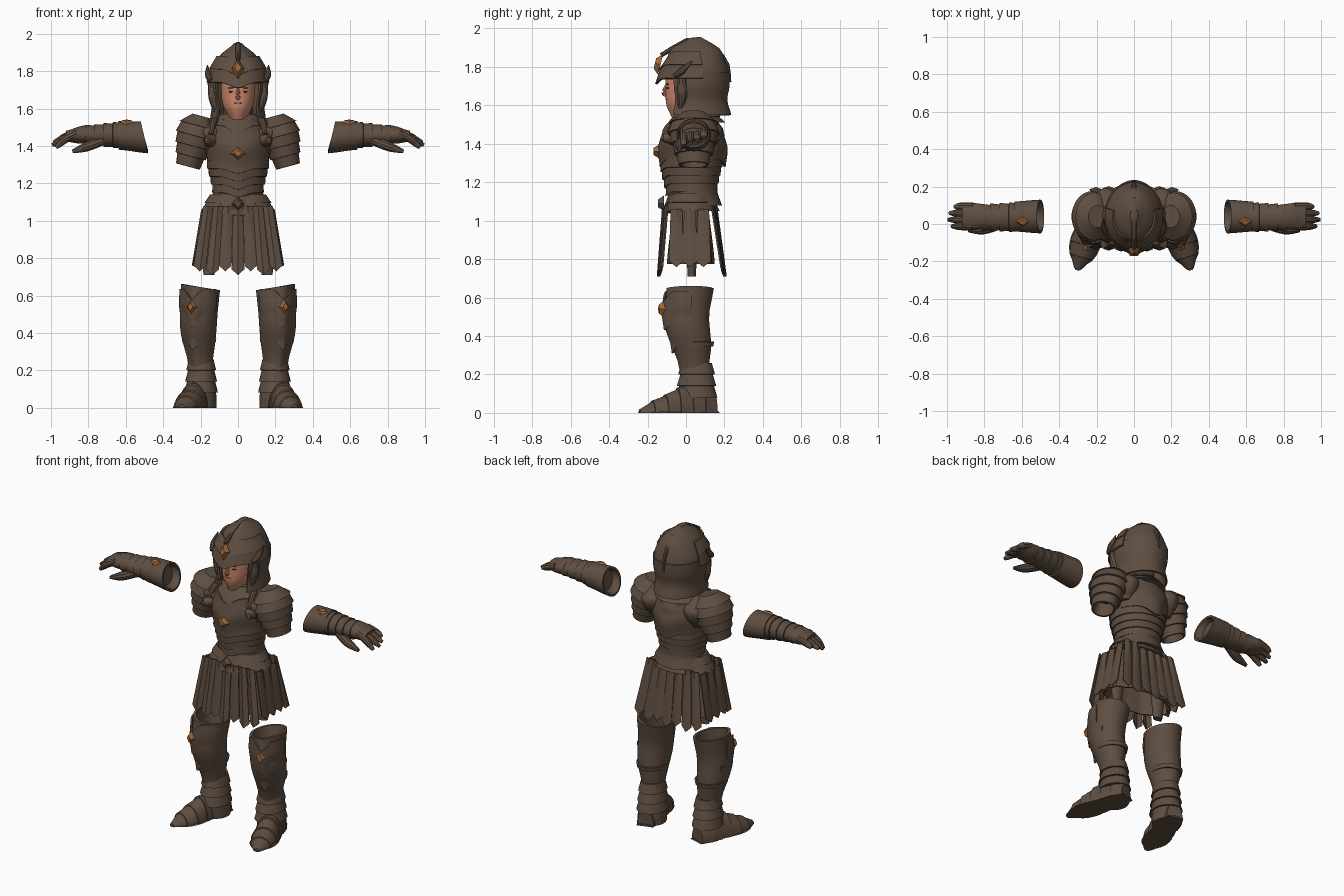
import bpy, bmesh, math
from mathutils import Vector, Matrix

cube = bpy.data.objects.get("Cube")
if cube:
    bpy.data.objects.remove(cube)


def material(name, red, green, blue):
    mat = bpy.data.materials.new(name)
    mat.use_nodes = True
    mat.diffuse_color = (red, green, blue, 1)
    for node in mat.node_tree.nodes:
        if node.type == 'BSDF_PRINCIPLED':
            node.inputs["Base Color"].default_value = (red, green, blue, 1)
            node.inputs["Roughness"].default_value = .7
    return mat


ARMOR = material("aged_brown_armor", .113, .076, .053)
COPPER = material("copper_inlay", .35, .14, .04)
SKIN = material("skin", .62, .25, .15)
DARK = material("dark_brown_hair", .06, .03, .02)
LIPS = material("lips", .35, .1, .06)
FORWARD = Vector((0, -1, 0))
OUTWARD = Vector((.35, -1, 0))   # direction the feet and chest bosses turn
TURN = .35
made = []


def finish(name, bm, mat):
    bmesh.ops.recalc_face_normals(bm, faces=bm.faces[:])
    mesh = bpy.data.meshes.new(name)
    bm.to_mesh(mesh)
    bm.free()
    mesh.materials.append(mat)
    part = bpy.data.objects.new(name, mesh)
    bpy.context.scene.collection.objects.link(part)
    made.append(part)
    return part


def both(part):
    """Copy a left part to the right side."""
    bm = bmesh.new()
    bm.from_mesh(part.data)
    for vert in bm.verts:
        vert.co.x = -vert.co.x
    finish(part.name.replace("left", "right"), bm, part.data.materials[0])


def along(values, f):
    """Smooth curve through evenly spread values, or a constant."""
    if not isinstance(values, tuple):
        return values
    last = len(values) - 1
    i = min(int(f * last), last - 1)
    u = f * last - i
    a, b, c, d = [values[max(0, min(last, i + k))] for k in (-1, 0, 1, 2)]
    cubic = (3 * (b - c) + d - a) * u + 2 * a - 5 * b + 4 * c - d
    return b + u * (cubic * u + c - a) / 2


def skin(name, rows, mat, closed=True, thick=0):
    """Join rows of points with quads; cap the ends or give thickness."""
    bm = bmesh.new()
    verts = [[bm.verts.new(point) for point in row] for row in rows]
    count = len(verts[0])
    for a, b in zip(verts, verts[1:]):
        for i in range(count if closed else count - 1):
            j = (i + 1) % count
            bm.faces.new((a[i], a[j], b[j], b[i]))
    if thick:
        bmesh.ops.recalc_face_normals(bm, faces=bm.faces[:])
        bmesh.ops.solidify(bm, geom=bm.faces[:], thickness=thick)
    elif closed:
        bm.faces.new(verts[0])
        bm.faces.new(verts[-1])
    return finish(name, bm, mat)


def column(name, top, bottom, width, x=0, y=0, depth=1, bands=0, lip=.01, mat=ARMOR,
           frame=Matrix(), arc=180, thick=0, ridge=0, dip=0, fold=0, front=0,
           slant=(0, 0), open_top=False, open_end=False, sides=48):
    """Rounded shell with a profile, optional flared bands, front ridge and hollow ends."""
    if bands:
        spots = [((i + k) / bands, k * lip) for i in range(bands) for k in (0, .98)]
    else:
        spots = [(i / 12, 0) for i in range(13)]
    rings = [(f, along(width, f) + grow) for f, grow in spots]
    if open_top:
        rim = rings[0][1]
        rings = [(.3, rim * .7), (0, rim * .85)] + rings
    if open_end:
        rim = rings[-1][1]
        rings += [(1, rim * .85), (.7, rim * .7)]
    closed = arc == 180
    rows = []
    for f, radius in rings:
        row = []
        for i in range(sides if closed else sides + 1):
            a = math.radians(arc) * (2 * i / sides - 1)
            peak = math.exp(-(a / TURN) ** 2)
            r = radius * (1 + ridge * peak + fold * math.cos(a * 12))
            across, back = math.sin(a + front), -math.cos(a + front)
            tilt = (1 - f) * (slant[0] * across + slant[1] * back)
            row.append(frame @ Vector((along(x, f) + r * across,
                                       along(y, f) + r * along(depth, f) * back,
                                       top + (bottom - top) * f + tilt - dip * peak)))
        for point in row:
            point.z = max(point.z, 0)
        rows.append(row)
    return skin(name, rows, mat, closed, thick)


def tube(name, points, radii, mat=ARMOR, steps=8, sides=10):
    """Round bar along a smooth path."""
    path = [Vector([along(axis, i / steps) for axis in zip(*points)]) for i in range(steps + 1)]
    rows = []
    for i, point in enumerate(path):
        tangent = path[min(i + 1, steps)] - path[max(i - 1, 0)]
        spin = tangent.to_track_quat('Z', 'Y')
        angles = [k * math.tau / sides for k in range(sides)]
        rows.append([point + spin @ Vector((math.cos(a), math.sin(a), 0)) * along(radii, i / steps)
                     for a in angles])
    return skin(name, rows, mat)


def stud(name, place, normal, width, height, depth, mat=COPPER, sides=4):
    """Raised boss: a diamond with four sides, a disc with more."""
    bm = bmesh.new()
    bmesh.ops.create_cone(bm, cap_ends=True, segments=sides, radius1=1, radius2=.5, depth=1)
    spin = Vector(normal).to_track_quat('Z', 'Y').to_matrix().to_4x4()
    bm.transform(Matrix.Translation(place) @ spin @ Matrix.Diagonal((width, height, depth, 1)))
    return finish(name, bm, mat)


def strap(name, start, end, side, bulge):
    """Widening strip with a raised spine and a pointed end."""
    start, end, side, bulge = map(Vector, (start, end, side, bulge))
    rows = []
    for f in (0, .5, 1):
        middle = start.lerp(end, f)
        half = side * (1 + f * .3)
        rows.append([middle - half, middle + bulge - Vector((0, 0, .03 * f)), middle + half])
    return skin(name, rows, ARMOR, closed=False, thick=.008)


def aim(origin, direction, upward):
    z = Vector(direction).normalized()
    x = Vector(upward).cross(z).normalized()
    return Matrix.Translation(origin) @ Matrix((x, z.cross(x), z)).transposed().to_4x4()


# Head and face
column("head", 1.76, 1.54, width=(.09, .09, .08, .045), depth=(1.2, 1.18, 1.3, 1.7), mat=SKIN)
column("neck", 1.66, 1.55, width=.08, y=.06)
tube("nose", ((0, -.1, 1.71), (0, -.115, 1.665), (0, -.1, 1.65)), (.006, .013, .007), SKIN)
stud("mouth", (0, -.103, 1.63), FORWARD, .026, .005, .009, LIPS, sides=12)
both(stud("left_eye", (.038, -.097, 1.69), OUTWARD, .014, .006, .009, DARK, sides=12))
both(stud("left_eyebrow", (.038, -.098, 1.71), OUTWARD, .022, .005, .009, DARK))

# Helmet
column("helmet_dome", 1.95, 1.735, width=(.02, .085, .125, .148, .153), y=.05, depth=(1.7, 1.2, 1.14))
column("helmet_neck_guard", 1.77, 1.55, width=(.157, .155, .14, .148), y=.05,
       depth=(1.13, 1.15, 1.25), arc=130, front=math.pi, thick=.012)
column("helmet_visor", 1.88, 1.74, width=(.115, .15, .163), y=.04, depth=1.13, bands=2,
       lip=.006, arc=105, thick=.012, ridge=.05, dip=.03)
tube("helmet_crest", ((0, -.13, 1.86), (0, .05, 1.945), (0, .2, 1.84), (0, .23, 1.72)), (.012, .016, .006))
stud("brow_inlay", (0, -.147, 1.815), (0, -1, .25), .034, .055, .03)
both(tube("left_helmet_wing", ((.145, -.06, 1.75), (.16, -.02, 1.78), (.163, .03, 1.83)), (.012, .018, .003)))
both(tube("left_cheek_guard", ((.137, -.02, 1.74), (.13, -.02, 1.65), (.105, -.03, 1.56)), (.025, .026, .012)))

# Torso armor
column("cuirass", 1.56, 1.08, width=(.1, .165, .175, .165, .148, .13, .16), y=.04, depth=.92, ridge=.03)
column("abdomen_bands", 1.32, 1.15, width=(.165, .13), y=.032, depth=.95, bands=4, lip=.008, ridge=.05, dip=.025)
plate = dict(width=(.155, .18, .17), y=.035, depth=.96, arc=75, thick=.012, ridge=.05, dip=.04)
column("breastplate", 1.51, 1.32, **plate)
column("backplate", 1.51, 1.32, front=math.pi, **plate)
column("collar", 1.57, 1.51, width=(.095, .14), y=.055, bands=2, dip=.02)
stud("chest_inlay", (0, -.155, 1.36), FORWARD, .042, .036, .03)
boss = Vector((.155, -.1, 1.43))
both(stud("left_chest_boss", boss, OUTWARD, .036, .036, .05, ARMOR, sides=20))
both(stud("left_boss_center", boss + OUTWARD * .025, OUTWARD, .013, .013, .012, sides=12))
both(tube("left_shoulder_strap", ((.1, .08, 1.55), (.13, -.03, 1.53), (.145, -.09, 1.46)), (.016, .02, .014)))

# Shoulder armor with hollow sleeve ends
sleeve = aim((.195, .04, 1.56), (.07, 0, -.26), (0, 1, 0))
both(column("left_pauldron", 0, .28, width=(.05, .105, .095, .078, .056), depth=1.2, bands=5,
            frame=sleeve, open_end=True))
both(column("left_shoulder_cap", 1.55, 1.36, width=(.03, .085, .08, .05), x=.15, y=.05, depth=1.6))

# Belt, skirt and hanging straps
column("belt", 1.14, 1.05, width=(.15, .19), y=.025, depth=.75, bands=2, dip=.025)
stud("belt_buckle", (0, -.13, 1.09), FORWARD, .035, .04, .03, ARMOR)
column("underskirt", 1.09, .775, width=(.17, .232), y=.025, depth=.52, thick=.008, fold=.03)
for facing, high, low, out in (("front", -.112, -.14, -.012), ("back", .15, .2, .012)):
    for i in range(-3, 4):
        bow = out * abs(i) * -.4
        strap(f"{facing}_strap_{i + 4}", (i * .053, high + bow, 1.08),
              (i * .068, low + bow, .74 + .02 * (i % 2)), side=(.026, 0, 0), bulge=(0, out, 0))
for i in (-1, 0, 1):
    y = .02 + i * .07
    both(strap(f"left_side_panel_{i + 2}", (.185, y, 1.06), (.235, y, .79), side=(0, .03, 0), bulge=(.012, 0, 0)))
both(column("left_thigh", .9, .71, width=(.05, .03), x=.155, y=.03, depth=.7))

# Greaves with hollow tops
leg = dict(x=.208, depth=1.13, thick=.01, front=TURN)
both(column("left_greave", .645, 0, width=(.104, .1, .1, .096, .082, .066, .066, .074, .07),
            x=(.2, .213, .2, .185), y=(.025, .005, .035, .05, .06), depth=1.15, ridge=.09, front=TURN,
            slant=(.016, 0), open_top=True))
both(column("left_ankle_bands", .26, .08, width=(.066, .08), x=.197, y=.055, depth=1.2, bands=3))
both(column("left_knee_plate", .635, .48, width=(.104, .108, .1), y=.008, arc=80, ridge=.14, dip=.05, **leg))
both(column("left_shin_plate", .48, .38, width=(.1, .088), y=.03, arc=90, ridge=.1, dip=.07, **leg))
both(column("left_calf_band", .37, .345, width=(.092, .088), y=.042, **leg))
both(stud("left_knee_inlay", (.25, -.127, .54), OUTWARD, .03, .046, .03))

# Armored shoes, turned outward
walk = aim((.185, .15, 0), (.3, -1, 0), (0, 0, 1))
both(column("left_shoe", 0, .41, width=(.05, .068, .068, .076, .065, .012), depth=(2, 2, 2, 1.3, 1, 1),
            bands=6, lip=.006, frame=walk))
both(column("left_sole", -.01, .415, width=(.05, .072, .067, .083, .07, .01), depth=.2, frame=walk))

# Gauntlets: hollow cuff, wrist bands, hand and fingers
reach = aim((0, 0, 0), (1, 0, 0), (0, 0, 1))
both(column("left_cuff", .5, .64, width=(.09, .08), x=.04, y=(1.446, 1.456), depth=.95, slant=(0, .02),
            frame=reach, open_top=True))
both(column("left_wrist_bands", .62, .82, width=(.074, .064), x=.036, y=1.458, depth=(.9, .75),
            bands=4, lip=.008, frame=reach))
both(column("left_hand", .8, .92, width=(.066, .072, .064), x=.04, y=(1.462, 1.452), depth=(.75, .45), frame=reach))
for i in range(4):
    y = i * .035 - .012
    drop = .075 - i * .014
    both(tube(f"left_finger_{i + 1}", ((.86, y, 1.467), (.92, y, 1.46 - drop * .3),
                                       (.965 + .03 * math.sin(i + .3), y, 1.465 - drop)), (.022, .022, .02, .01)))
both(tube("left_thumb", ((.72, -.005, 1.43), (.81, -.03, 1.395), (.885, -.035, 1.37)), (.025, .026, .01)))
both(stud("left_cuff_inlay", (.595, .012, 1.527), (0, -.3, 1), .05, .032, .02))

# Smooth shading with crisp plate edges
bpy.ops.object.select_all(action='DESELECT')
for part in made:
    part.select_set(True)
bpy.context.view_layer.objects.active = made[0]
bpy.ops.object.shade_smooth_by_angle(angle=math.radians(35))
